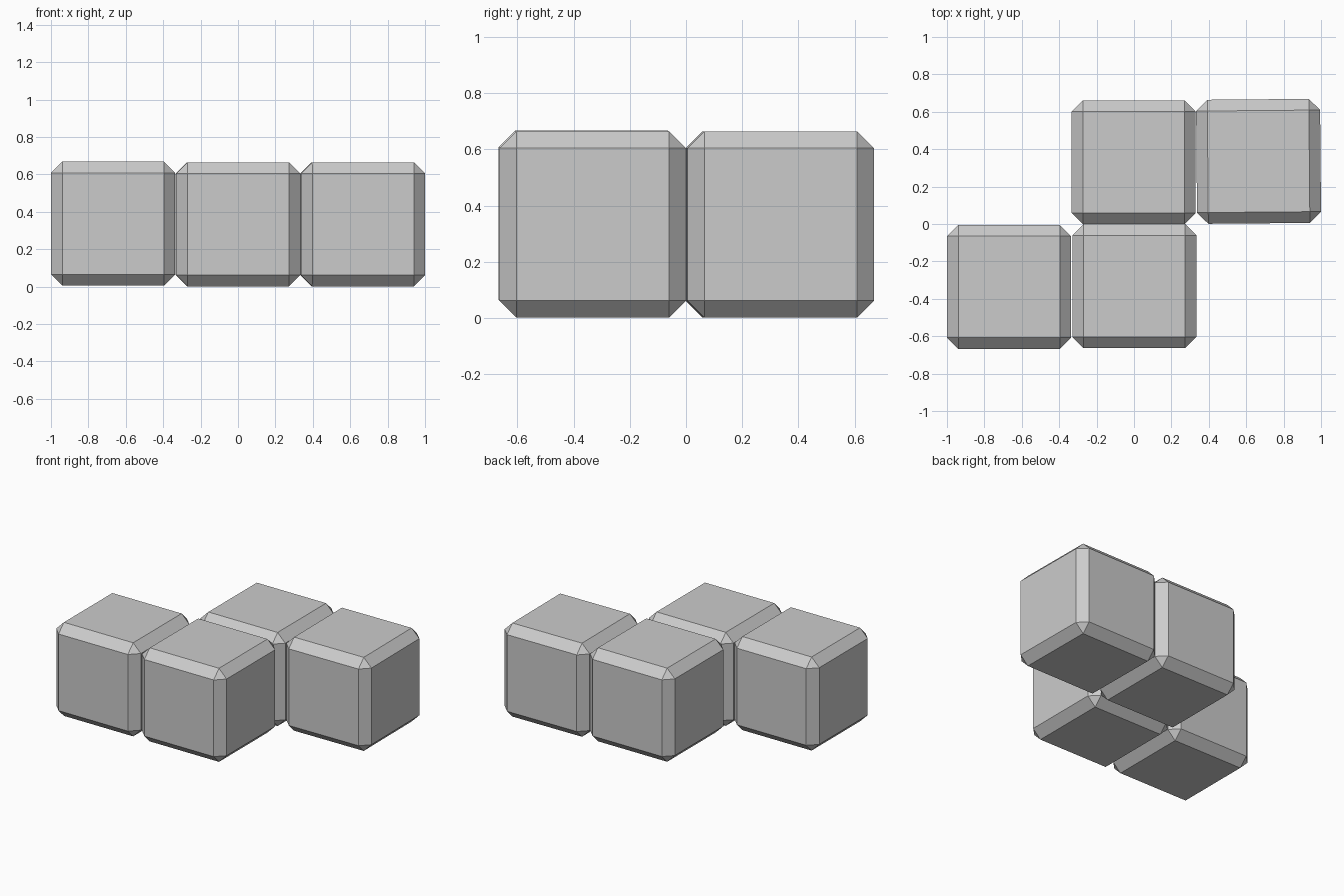
import bpy, math

if "Cube" in bpy.data.objects:
    bpy.data.objects.remove(bpy.data.objects["Cube"])

SIZE = 0.663
BEVEL = 0.06


def block(name, x, y, z=0.333, turn=0.0):
    """One chamfered cube with flat faces."""
    bpy.ops.mesh.primitive_cube_add(size=SIZE, location=(x, y, z),
                                    rotation=(0, 0, math.radians(turn)))
    ob = bpy.context.object
    ob.name = name
    mod = ob.modifiers.new("chamfer", 'BEVEL')
    mod.width = BEVEL
    mod.segments = 1
    mod.limit_method = 'NONE'


# Front row, stepping to the back row one block to the right
block("front_left_block", -0.668, -0.336, 0.336)
block("front_middle_block", 0.002, -0.332)
block("back_middle_block", -0.002, 0.330)
block("back_right_block", 0.666, 0.335, 0.333, 0.5)
